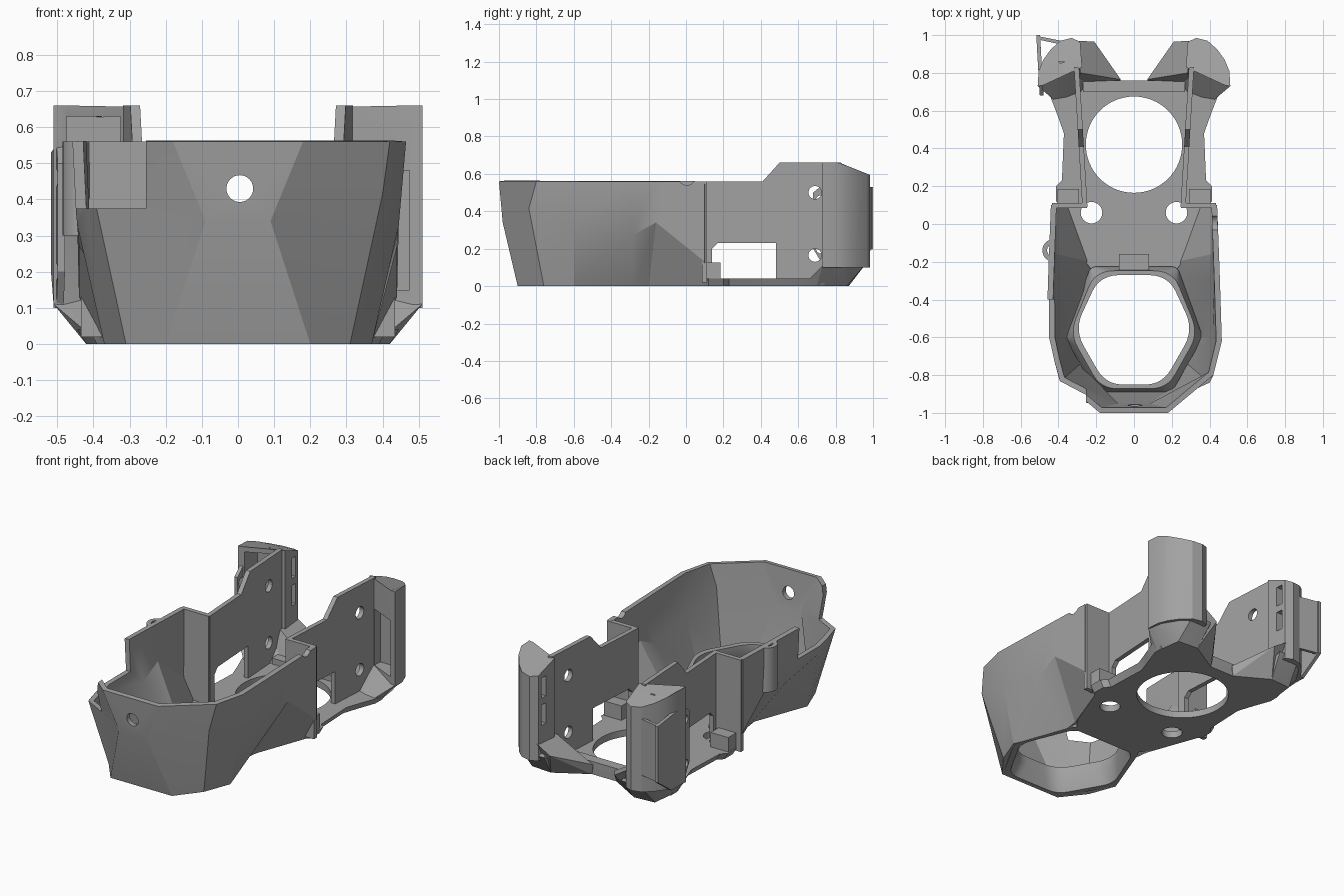
import bpy, bmesh, math
from mathutils import Vector

if "Cube" in bpy.data.objects:
    bpy.data.objects.remove(bpy.data.objects["Cube"], do_unlink=True)

GREY = (0.36, 0.36, 0.36, 1)
mat = bpy.data.materials.new("matte grey plastic")
mat.use_nodes = True
mat.diffuse_color = GREY
mat.node_tree.nodes["Principled BSDF"].inputs["Base Color"].default_value = GREY


def finish(name, bm, recalc=True):
    if recalc:
        bmesh.ops.recalc_face_normals(bm, faces=bm.faces)
    me = bpy.data.meshes.new(name)
    bm.to_mesh(me)
    bm.free()
    me.materials.append(mat)
    ob = bpy.data.objects.new(name, me)
    bpy.context.collection.objects.link(ob)
    return ob


def activate(ob):
    bpy.ops.object.select_all(action='DESELECT')
    ob.select_set(True)
    bpy.context.view_layer.objects.active = ob


def loft(name, rings, closed=False, warp=None):
    """Join equal-length rings; cap both ends, or close the loop of rings."""
    bm = bmesh.new()
    rows = [[bm.verts.new(p) for p in r] for r in rings]
    n = len(rows[0])
    pairs = list(zip(rows, rows[1:])) + ([(rows[-1], rows[0])] if closed else [])
    for a, b in pairs:
        for i in range(n):
            j = (i + 1) % n
            bm.faces.new((a[i], a[j], b[j], b[i]))
    if not closed:
        bm.faces.new(rows[0][::-1])
        bm.faces.new(rows[-1])
    if warp:
        for v in bm.verts:
            v.co = warp(v.co)
    return finish(name, bm)


def prism(name, pts, axis, lo, hi, warp=None):
    def place(p, h):
        return (h, p[0], p[1]) if axis == 'X' else (p[0], h, p[1]) if axis == 'Y' else (p[0], p[1], h)
    return loft(name, [[place(p, h) for p in pts] for h in (lo, hi)], warp=warp)


def box(name, x0, x1, y0, y1, z0, z1):
    x0, x1 = sorted((x0, x1))
    return prism(name, [(x0, y0), (x1, y0), (x1, y1), (x0, y1)], 'Z', z0, z1)


def disc(name, a, b, r, axis, lo, hi, n=40):
    pts = [(a + r * math.cos(2 * math.pi * i / n), b + r * math.sin(2 * math.pi * i / n)) for i in range(n)]
    return prism(name, pts, axis, lo, hi)


def cut(ob, *cutters):
    for c in cutters:
        c.hide_render = True
        m = ob.modifiers.new("cut", 'BOOLEAN')
        m.operation, m.solver, m.object = 'DIFFERENCE', 'EXACT', c
        activate(ob)
        bpy.ops.object.modifier_apply(modifier=m.name)
        bpy.data.objects.remove(c, do_unlink=True)


def hull(name, pts):
    bm = bmesh.new()
    for p in pts:
        bm.verts.new(p)
    res = bmesh.ops.convex_hull(bm, input=bm.verts)
    bmesh.ops.delete(bm, geom=[v for v in res["geom_interior"] if isinstance(v, bmesh.types.BMVert)],
                     context='VERTS')
    return finish(name, bm)


def rounded(corners, t, z, steps=6):
    """Polygon whose corners are replaced by small curves."""
    out = []
    for i, c in enumerate(corners):
        c = Vector(c)
        a = c.lerp(Vector(corners[i - 1]), t)
        b = c.lerp(Vector(corners[(i + 1) % len(corners)]), t)
        for k in range(steps + 1):
            u = k / steps
            p = a * (1 - u) ** 2 + c * 2 * u * (1 - u) + b * u * u
            out.append((p.x, p.y, z))
    return out


def mirrored(half):
    return half + [(-x, y) for x, y in reversed(half)]


# Front bowl: faceted sheet with bottom, crease and rim rows, then thickened
bottom = [(.2, -.9, 0), (.31, -.76, 0), (.37, -.6, 0), (.25, -.28, 0), (.26, -.2, 0), (.37, .1, 0)]
crease = [(.09, -.98, .34), (.4, -.84, .415), (.445, -.6, .33), (.44, -.29, .27), (.44, -.16, .34), (.44, .1, .13)]
rim = [(.18, -1, .56), (.42, -.8, .56), (.465, -.62, .56), (.455, -.3, .56), (.45, -.16, .56), (.44, .1, .56)]
bm = bmesh.new()
rows = [[bm.verts.new(p) for p in [(-x, y, z) for x, y, z in reversed(r)] + r] for r in (bottom, crease, rim)]
for a, b in zip(rows, rows[1:]):
    for i in range(len(a) - 1):
        bm.faces.new((a[i], a[i + 1], b[i + 1], b[i]))
bowl = finish("front_bowl", bm, recalc=False)
sol = bowl.modifiers.new("wall", 'SOLIDIFY')
sol.thickness, sol.offset = .03, -1
activate(bowl)
bpy.ops.object.modifier_apply(modifier=sol.name)
cut(bowl,
    disc("front_hole_cutter", .005, .43, .037, 'Y', -1.2, -.8),
    box("corner_notch_cutter", -.7, -.255, -1.2, -.4, .375, .8),
    disc("rim_dip_cutter", .005, .585, .045, 'X', .3, .6))

# Nozzle ring around the lower opening
outer = mirrored([(.2, -.893), (.365, -.6), (.23, -.225)])
throat = mirrored([(.15, -.85), (.315, -.56), (.18, -.27)])
mid = [((a[0] + b[0]) / 2, (a[1] + b[1]) / 2) for a, b in zip(outer, throat)]
loft("nozzle_ring", [rounded(outer, .08, 0), rounded(mid, .2, 0), rounded(throat, .3, .09),
                     rounded(throat, .3, .14), rounded(mid, .25, .14), rounded(outer, .08, .06)], closed=True)

# Floor plate with fan opening and screw holes
edge = [(.2, -.26), (.27, -.16), (.37, .1), (.39, .12), (.39, .2), (.36, .23), (.35, .48),
        (.38, .57), (.42, .68), (.42, .74), (.25, .76)]
floor = prism("floor_plate", mirrored(edge), 'Z', 0, .04,
              warp=lambda p: Vector((p.x * (1 + p.z * 1.5), p.y, p.z)))
cut(floor, disc("fan_cutter", 0, .42, .255, 'Z', -.1, .2, 64),
    *[disc("screw_cutter", s * .225, .06, .057, 'Z', -.1, .2) for s in (-1, 1)])
box("neck_tab", -.08, .08, -.25, -.16, .03, .13)
box("back_bar", -.27, .27, .7, .76, .0, .075)

for s, side in ((1, "left"), (-1, "right")):
    # Upright side wall with window and two screw holes
    wall = prism(side + "_side_wall", [(.09, .02), (.09, .56), (.41, .56), (.5, .66), (.83, .66), (.84, .02)],
                 'X', .25, .277, warp=lambda p: Vector((s * (p.x + (p.y - .15) * .06), p.y, p.z)))
    lo, hi = sorted((s * .1, s * .45))
    cut(wall,
        prism("window_cutter", [(.14, .04), (.48, .04), (.48, .23), (.17, .23), (.14, .2)], 'X', lo, hi),
        *[disc("hole_cutter", .69, z, .035, 'X', lo, hi) for z in (.165, .5)])

    # Cross web joining the bowl to the side wall, with its foot
    box(side + "_cross_web", s * .25, s * .435, .085, .112, .02, .56)
    box(side + "_web_foot", s * .29, s * .405, .1, .185, .03, .125)
    disc(side + "_floor_disc", s * .18, -.05, .056, 'Z', .03, .046)

    # Rear pod with sloping cap, front recess and rear slots
    plan = [(.275, .83), (.285, .965), (.33, .985), (.39, .97), (.44, .925), (.48, .87), (.505, .81), (.51, .73), (.48, .735)]

    def cap(p):
        z = .66 - max(0, p.y - .82) * .4 if p.z > .3 else p.z
        return Vector((s * p.x, p.y, z))
    pod = prism(side + "_rear_pod", plan, 'Z', .1, .66, warp=cap)
    z0, z1 = (.15, .48) if s > 0 else (.33, .63)
    cut(pod, box("recess_cutter", s * .325, s * .475, .6, .86, z0, z1),
        *[box("slot_cutter", s * .2, s * .33, .9, .94, z, z + .12) for z in (.3, .46)])

    # Faceted pod base and the slanted wing running to the back bar
    base = [(.2, .74, 0), (.27, .87, 0), (.4, .86, 0), (.42, .7, 0), (.38, .62, 0), (.28, .66, 0),
            (.25, .965, .13), (.38, .97, .13), (.44, .925, .13), (.505, .81, .12), (.51, .73, .11),
            (.45, .69, .06), (.28, .72, .04), (.28, .83, .16)]
    hull(side + "_pod_base", [(s * x, y, z) for x, y, z in base])
    wing = [(.08, .73, 0), (.08, .76, 0), (.27, .87, 0), (.3, .73, 0), (.07, .765, .06), (.21, .965, .15),
            (.29, .97, .2), (.285, .8, .2), (.24, .75, .06)]
    hull(side + "_slanted_wing", [(s * x, y, z) for x, y, z in wing])

# Mounting plate outside the right pod
plate = prism("right_mount_plate",
              [(.68, .2), (.74, .1), (.86, .1), (.99, .2), (.99, .53), (.74, .55), (.68, .5)],
              'X', -.5, -.48, warp=lambda p: Vector((p.x - (p.y - .7) * .06, p.y + (p.y > .98) * .01, p.z)))
cut(plate, *[disc("mount_cutter", .72, z, .025, 'X', -.6, -.4) for z in (.2, .46)])
prism("right_mount_web", [(-.51, .995), (-.36, .965), (-.36, .945), (-.5, .975)], 'Z', .2, .53)

# Vertical cable tube on the right bowl wall
tube = disc("right_cable_tube", -.425, -.14, .06, 'Z', .3, .56)
cut(tube, disc("tube_cutter", -.425, -.14, .035, 'Z', .2, .7),
    box("tube_side_cutter", -.42, -.2, -.3, 0, .2, .7))

for ob in [o for o in bpy.context.collection.objects if o.type == 'MESH']:
    activate(ob)
    bpy.ops.object.shade_smooth_by_angle(angle=math.radians(25))
